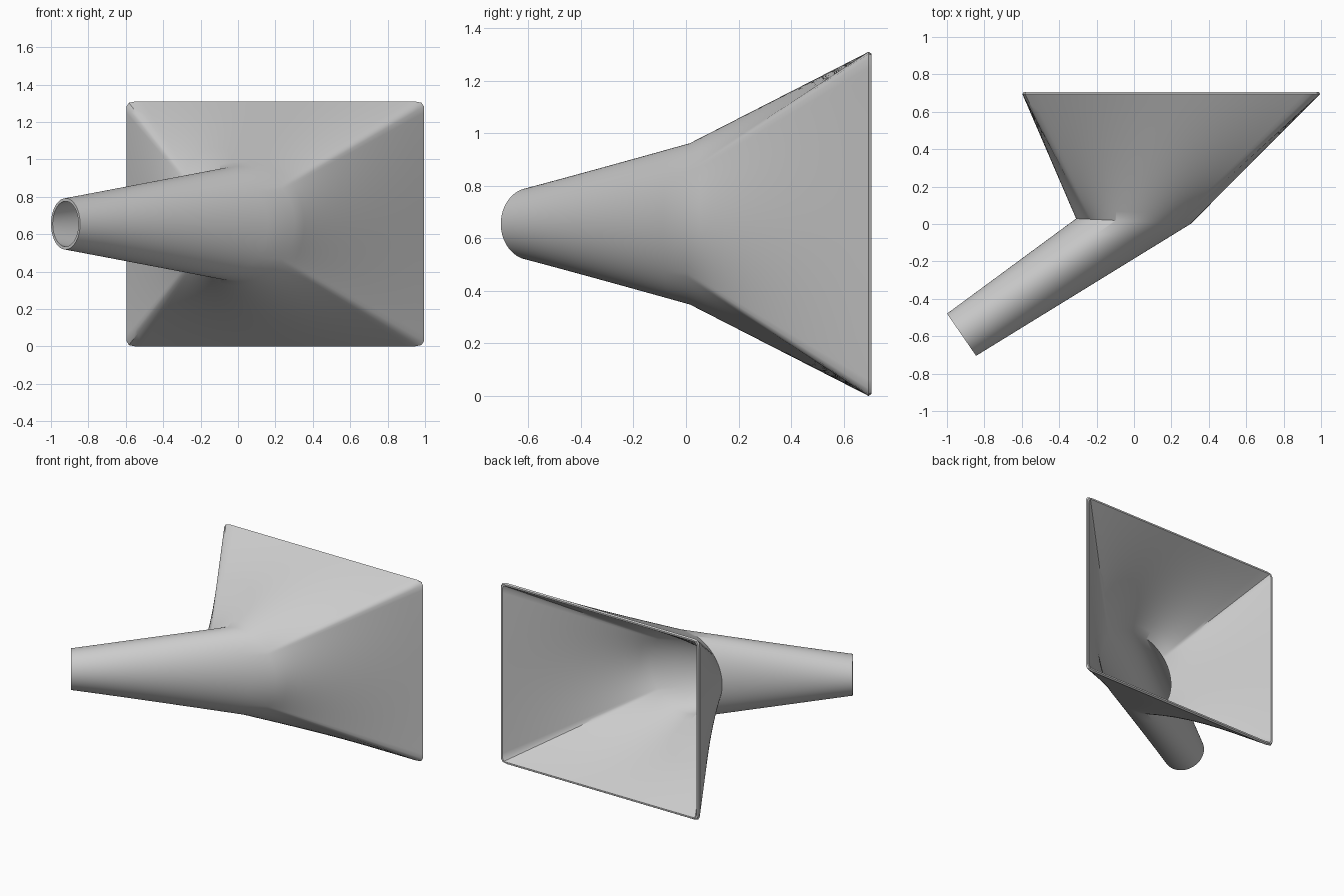
import bpy
import bmesh
from math import cos, sin, pi, radians
from mathutils import Vector

if "Cube" in bpy.data.objects:
    bpy.data.objects.remove(bpy.data.objects["Cube"], do_unlink=True)

SIDES = 240
AXIS_Z = 0.655
ANGLES = [2 * pi * (i + 0.5) / SIDES for i in range(SIDES)]


def circle(centre, across, radius):
    """Upright ring whose horizontal diameter runs along 'across'."""
    across = Vector(across).normalized()
    up = Vector((0, 0, 1))
    return [Vector(centre) + radius * (cos(a) * across + sin(a) * up) for a in ANGLES]


def rounded_rect(y, inset, corner):
    """Rectangular ring with filleted corners, sampled by angle."""
    half_x, half_z = 0.796 - inset, 0.655 - inset
    ring = []
    for a in ANGLES:
        c, s = cos(a), sin(a)
        reach = min(half_x / max(abs(c), 1e-6), half_z / max(abs(s), 1e-6))
        hit = Vector((c, s)) * reach
        core = Vector((max(corner - half_x, min(half_x - corner, hit.x)),
                       max(corner - half_z, min(half_z - corner, hit.y))))
        p = core + (hit - core).normalized() * corner
        ring.append(Vector((0.199 + p.x, y, AXIS_Z + p.y)))
    return ring


def loft(first, last, steps):
    """Straight ruled rings from first up to, but not including, last."""
    return [[p.lerp(q, k / steps) for p, q in zip(first, last)] for k in range(steps)]


# Key sections of the outer and inner walls
mouth_centre, mouth_across = (-0.922, -0.592, AXIS_Z), (0.567, -0.823, 0)
throat_centre, throat_across = (-0.003, 0.015, AXIS_Z), (1, -0.045, 0)
outer_mouth = circle(mouth_centre, mouth_across, 0.137)
inner_mouth = circle(mouth_centre, mouth_across, 0.121)
outer_throat = circle(throat_centre, throat_across, 0.307)
inner_throat = circle(throat_centre, throat_across, 0.289)
outer_rim = rounded_rect(0.695, 0, 0.035)
rim_lip = rounded_rect(0.706, 0.007, 0.03)
inner_rim = rounded_rect(0.706, 0.018, 0.02)

# Closed wall: out along the outside, around the rim, back along the inside
rings = (loft(outer_mouth, outer_throat, 8) + loft(outer_throat, outer_rim, 14)
         + [outer_rim, rim_lip]
         + loft(inner_rim, inner_throat, 14) + loft(inner_throat, inner_mouth, 8)
         + [inner_mouth])

bm = bmesh.new()
grid = [[bm.verts.new(p) for p in ring] for ring in rings]
for r, ring in enumerate(grid):
    following = grid[(r + 1) % len(grid)]
    for i in range(SIDES):
        j = (i + 1) % SIDES
        bm.faces.new((ring[i], ring[j], following[j], following[i]))
bmesh.ops.recalc_face_normals(bm, faces=bm.faces)

mesh = bpy.data.meshes.new("funnel_duct")
bm.to_mesh(mesh)
bm.free()
duct = bpy.data.objects.new("funnel_duct", mesh)
bpy.context.collection.objects.link(duct)

# Plain grey finish
grey = bpy.data.materials.new("plain_grey")
grey.use_nodes = True
colour = (0.6, 0.6, 0.6, 1)
grey.diffuse_color = colour
grey.node_tree.nodes["Principled BSDF"].inputs["Base Color"].default_value = colour
mesh.materials.append(grey)

# Smooth walls with crisp rims
bpy.ops.object.select_all(action="DESELECT")
duct.select_set(True)
bpy.context.view_layer.objects.active = duct
bpy.ops.object.shade_smooth_by_angle(angle=radians(35))
